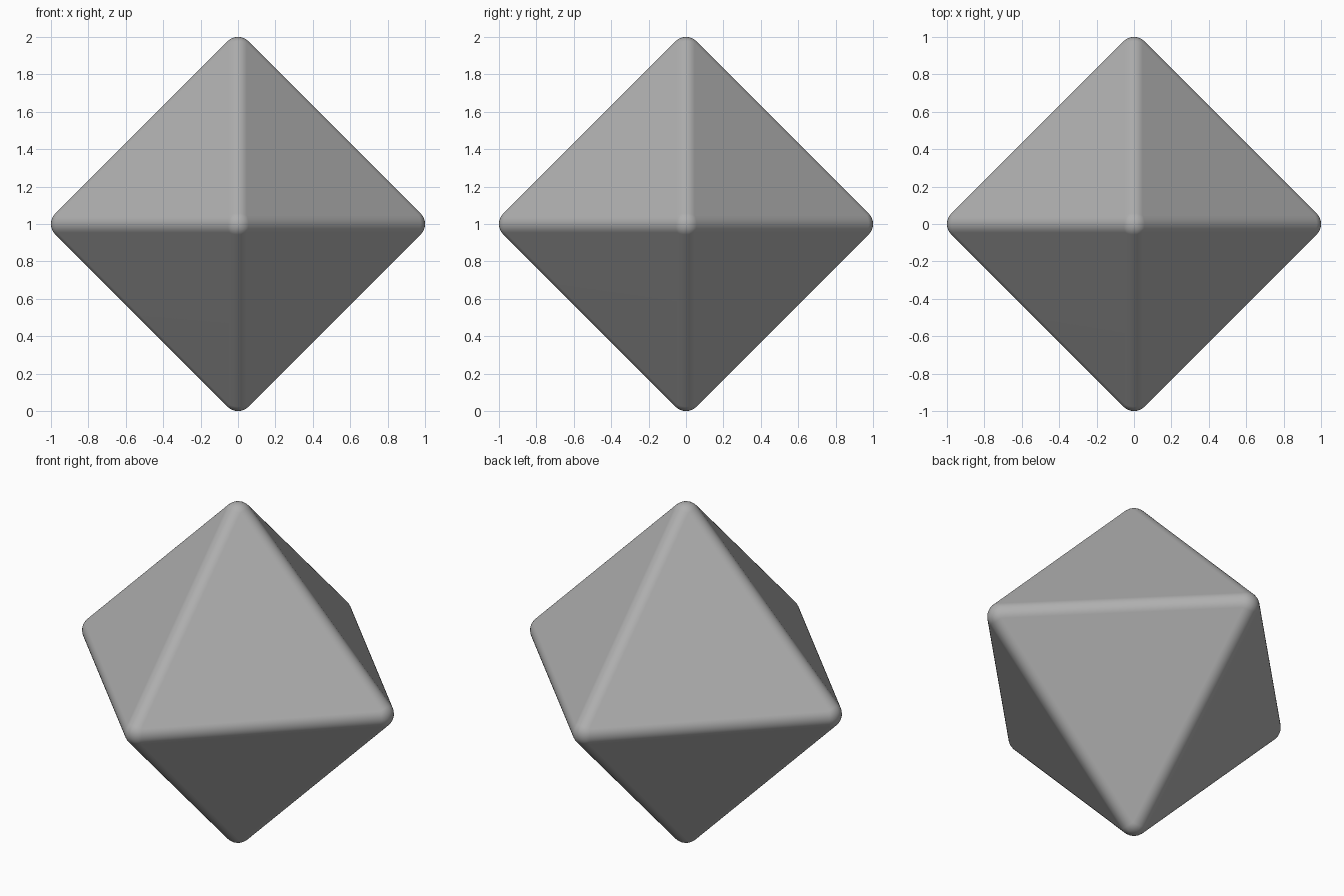
import bpy, bmesh
from math import tan, pi, atan, sqrt
from mathutils import Vector

if "Cube" in bpy.data.objects:
    bpy.data.objects.remove(bpy.data.objects["Cube"])

R = 0.08            # rounding radius of edges and corners
REACH = 1.0 - R     # distance of each corner-sphere centre from the middle
N = 8               # segments across each rounded edge

# Even angular steps from one neighbouring face normal to the other
HALF = atan(sqrt(2))
steps = [tan(HALF * (2 * i / N - 1)) / tan(HALF) for i in range(N + 1)]

bm = bmesh.new()

# Six rounded corner caps, each spanning the four adjoining face normals
for axis in range(3):
    for sign in (-1, 1):
        centre = Vector((0, 0, 1))
        centre[axis] += sign * REACH
        for u in steps:
            for v in steps:
                d = Vector((0, 0, 0))
                d[axis] = sign
                d[(axis + 1) % 3] = u
                d[(axis + 2) % 3] = v
                bm.verts.new(centre + R * d.normalized())

# Hull joins the caps with rounded edges and eight flat faces
bmesh.ops.convex_hull(bm, input=bm.verts[:])
bmesh.ops.dissolve_limit(bm, angle_limit=0.2 * pi / 180,
                         verts=bm.verts[:], edges=bm.edges[:])
bmesh.ops.recalc_face_normals(bm, faces=bm.faces[:])
for f in bm.faces:
    f.smooth = True

mesh = bpy.data.meshes.new("die_body")
bm.to_mesh(mesh)
bm.free()
body = bpy.data.objects.new("die_body", mesh)
bpy.context.collection.objects.link(body)

# Darker grey of the die
grey = bpy.data.materials.new("die_grey")
grey.diffuse_color = (0.43, 0.43, 0.43, 1)
grey.use_nodes = True
grey.node_tree.nodes["Principled BSDF"].inputs["Base Color"].default_value = grey.diffuse_color
mesh.materials.append(grey)

# Keep the large faces flat in shading
mod = body.modifiers.new("flat_faces", 'WEIGHTED_NORMAL')
mod.weight = 100
